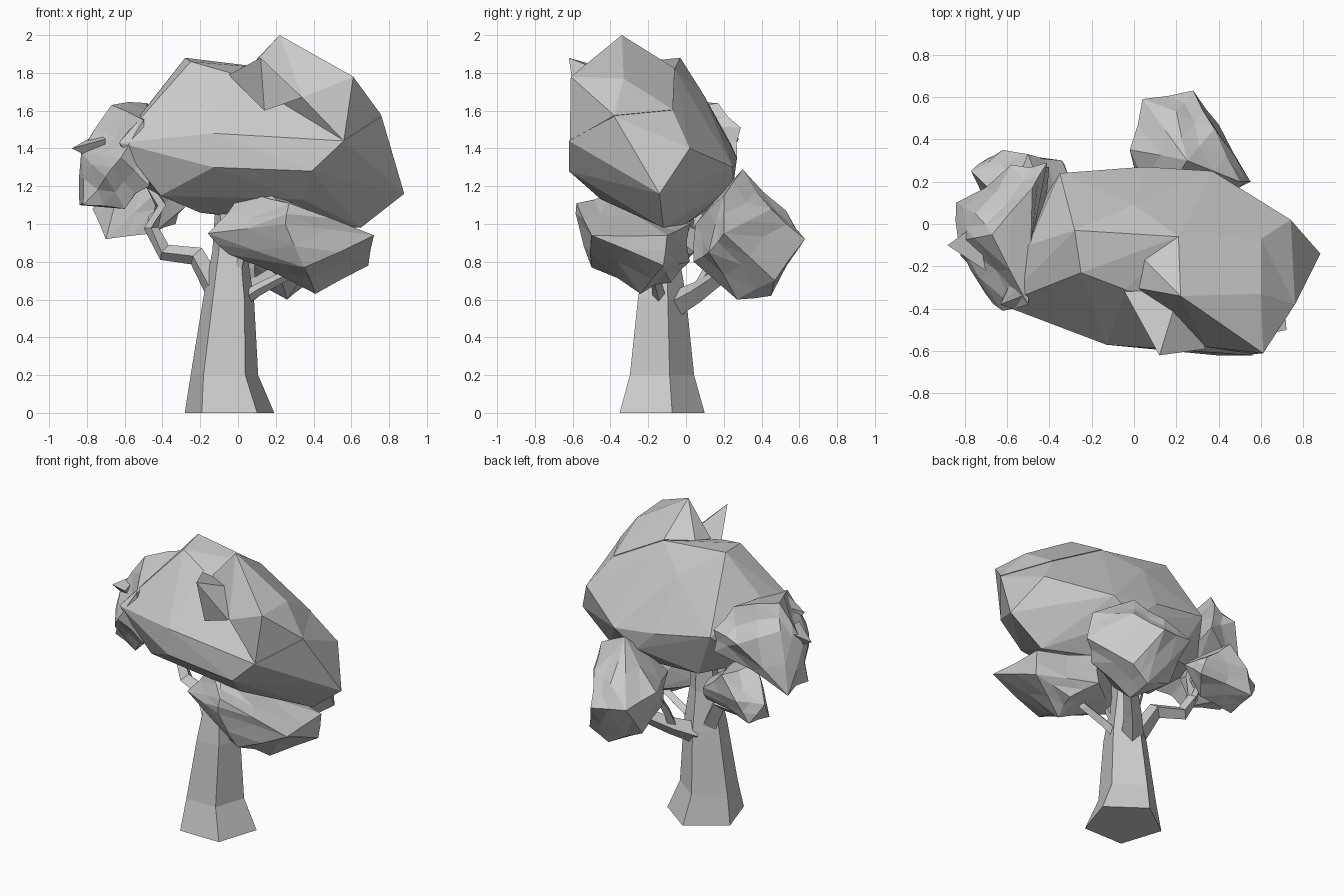
import bpy
import bmesh
import random
from math import cos, sin, pi
from mathutils import Vector

random.seed(4)

# Remove the default cube
default_cube = bpy.data.objects.get("Cube")
if default_cube:
    bpy.data.objects.remove(default_cube, do_unlink=True)

# Single flat colour for the whole tree
grey = bpy.data.materials.new("plain_grey")
grey.use_nodes = True
colour = (0.6, 0.6, 0.6, 1)
grey.diffuse_color = colour
for node in grey.node_tree.nodes:
    if node.type == 'BSDF_PRINCIPLED':
        node.inputs["Base Color"].default_value = colour
        node.inputs["Roughness"].default_value = 1


def finish(name, bm):
    """Turn a bmesh into a flat shaded object with the tree material."""
    bmesh.ops.recalc_face_normals(bm, faces=bm.faces[:])
    mesh = bpy.data.meshes.new(name)
    bm.to_mesh(mesh)
    bm.free()
    mesh.materials.append(grey)
    obj = bpy.data.objects.new(name, mesh)
    bpy.context.scene.collection.objects.link(obj)
    return obj


def foliage(name, corners, bump=0):
    """Faceted leaf mass stretched over its corners, optionally crumpled."""
    bm = bmesh.new()
    for corner in corners:
        bm.verts.new(corner)
    bmesh.ops.convex_hull(bm, input=bm.verts[:])
    loose = [v for v in bm.verts if not v.link_faces]
    bmesh.ops.delete(bm, geom=loose, context='VERTS')
    bmesh.ops.recalc_face_normals(bm, faces=bm.faces[:])
    if bump:
        outer = {v.co.to_tuple(4) for v in bm.verts}
        bmesh.ops.subdivide_edges(bm, edges=bm.edges[:], cuts=1, use_grid_fill=True)
        bmesh.ops.triangulate(bm, faces=bm.faces[:])
        bm.normal_update()
        shifts = [(v, v.normal * random.uniform(-bump, bump / 2))
                  for v in bm.verts if v.co.to_tuple(4) not in outer]
        for vert, shift in shifts:
            vert.co += shift
    return finish(name, bm)


def loft(name, rings):
    """Skin a closed tube through rings of equal point count."""
    bm = bmesh.new()
    loops = [[bm.verts.new(p) for p in ring] for ring in rings]
    count = len(loops[0])
    for low, high in zip(loops, loops[1:]):
        for i in range(count):
            j = (i + 1) % count
            bm.faces.new((low[i], low[j], high[j], high[i]))
    bm.faces.new(loops[0][::-1])
    bm.faces.new(loops[-1])
    return finish(name, bm)


def branch(name, path, start, end, sides=4):
    """Tapered limb that follows a path."""
    points = [Vector(p) for p in path]
    last = len(points) - 1
    rings = []
    for k, point in enumerate(points):
        along = points[min(k + 1, last)] - points[max(k - 1, 0)]
        turn = along.to_track_quat('Z', 'Y')
        radius = start + (end - start) * k / last
        angles = [2 * pi * i / sides for i in range(sides)]
        rings.append([point + turn @ Vector((cos(a), sin(a), 0)) * radius for a in angles])
    return loft(name, rings)


# Five-sided trunk with a flared foot: centre x, centre y, height, radius
trunk_steps = [(-.045, -.15, 0, .249), (-.072, -.145, .2, .188),
               (-.05, -.14, .6, .142), (-.045, -.135, .86, .095),
               (-.04, -.13, 1.15, .08)]
trunk_rings = []
for x, y, z, radius in trunk_steps:
    angles = [pi / 2 + 2 * pi * i / 5 for i in range(5)]
    trunk_rings.append([(x + radius * cos(a), y + radius * sin(a), z) for a in angles])
loft("trunk", trunk_rings)

# Limbs reaching into the leaf masses
branch("right_branch", [(-.12, -.1, .65), (-.22, -.06, .83), (-.39, 0, .85),
                        (-.46, .02, .98), (-.41, 0, 1.1), (-.47, 0, 1.22)], .06, .025)
branch("right_twig", [(-.46, .02, .96), (-.45, .1, 1.05), (-.48, .15, 1.15)], .025, .02)
branch("back_branch", [(-.03, -.05, .58), (.06, .06, .64), (.2, .2, .74),
                       (.25, .3, .85)], .07, .03)
branch("back_twig", [(.06, .06, .64), (.06, .12, .76), (.08, .2, .9)], .035, .02)
branch("left_branch", [(.02, -.14, .6), (.12, -.15, .66), (.26, -.17, .73),
                       (.36, -.2, .8)], .035, .025)
branch("front_branch", [(0, -.2, .74), (.03, -.24, .88), (.05, -.28, 1)], .025, .025)

# Large crown, from the left shoulder round to the underside
foliage("main_crown", [
    (.21, -.06, 1.82), (.6, -.07, 1.6), (.76, -.38, 1.57), (.74, .02, 1.4),
    (.88, -.14, 1.16), (.65, -.12, .98), (.56, -.62, 1.44), (.39, -.62, 1.28),
    (.34, -.45, 1.13), (-.13, -.57, 1.3), (-.13, -.57, 1.48), (-.41, -.35, 1.15),
    (-.63, -.38, 1.43), (-.25, -.23, 1.86), (-.04, -.31, 1.8), (-.28, -.03, 1.88),
    (0, .09, 1.69), (.05, .27, 1.35), (.37, .25, 1.3), (-.35, .24, 1.42),
    (.2, .25, 1.2), (-.2, .15, 1.1), (-.2, -.2, 1.06), (-.5, -.1, 1.6),
    (-.5, 0, 1.2), (.3, 0, 1)])

# Peak rising above the left half of the crown
foliage("crown_peak", [
    (.22, -.34, 2), (.61, -.61, 1.78), (.6, -.33, 1.77), (.21, -.06, 1.825),
    (.05, -.17, 1.82), (0, -.3, 1.76), (.34, -.58, 1.67), (.56, -.615, 1.44),
    (.76, -.38, 1.575), (.6, -.07, 1.605)])

# Pointed tuft on the front of the crown
foliage("crown_tuft", [(.12, -.62, 1.88), (-.05, -.31, 1.79), (.21, -.33, 1.76),
                       (.34, -.59, 1.67), (.14, -.56, 1.6)])

# Smaller crumpled leaf masses around the crown
foliage("right_upper_clump", [
    (-.83, -.08, 1.38), (-.75, .05, 1.5), (-.67, -.05, 1.63), (-.48, .17, 1.64),
    (-.58, .28, 1.45), (-.41, .29, 1.51), (-.4, .27, 1.35), (-.84, .1, 1.1),
    (-.6, .2, 1.27), (-.7, -.33, 1.25), (-.5, -.38, 1.55), (-.47, -.35, 1.2),
    (-.82, -.15, 1.1), (-.6, -.25, 1.08), (-.62, -.41, 1.35)], .03)
foliage("right_clump_tip", [(-.88, -.1, 1.4), (-.74, 0, 1.48), (-.7, -.22, 1.45),
                            (-.72, -.1, 1.32)])

foliage("right_lower_clump", [
    (-.77, .25, 1.08), (-.7, .1, .92), (-.69, .31, .95), (-.62, .35, 1.1),
    (-.34, .3, 1.1), (-.28, .15, 1.09), (-.33, .25, 1), (-.45, .1, .95),
    (-.6, .1, 1.27), (-.4, .05, 1.2), (-.5, .33, 1.24)], .02)

foliage("back_clump", [
    (.04, .59, .95), (.28, .63, .92), (.4, .47, .7), (.55, .2, .95),
    (.25, .3, 1.29), (.1, .05, 1), (.27, .45, .62), (.26, .27, .6),
    (.03, .2, .85), (.45, .12, .85), (.5, .2, 1.15), (.2, .53, 1.07),
    (.38, .45, 1.08), (-.02, .35, 1), (.05, .4, .72), (.2, .04, .8)], .015)

# Wedge in front of the trunk, ending in a sharp tip on the left
foliage("left_front_clump", [
    (-.16, -.32, .95), (.03, -.35, 1.18), (.15, -.4, 1.17), (.27, -.58, 1.11),
    (.25, -.57, 1), (.72, -.5, .94), (.7, -.1, .94), (.69, -.12, .78),
    (.41, -.24, .63), (.25, -.28, .72), (.1, -.3, .84), (-.05, -.28, .84),
    (.45, -.08, .69), (.3, .02, 1), (.3, .02, .8), (.35, -.5, .77),
    (.05, -.15, 1.1)], .02)
